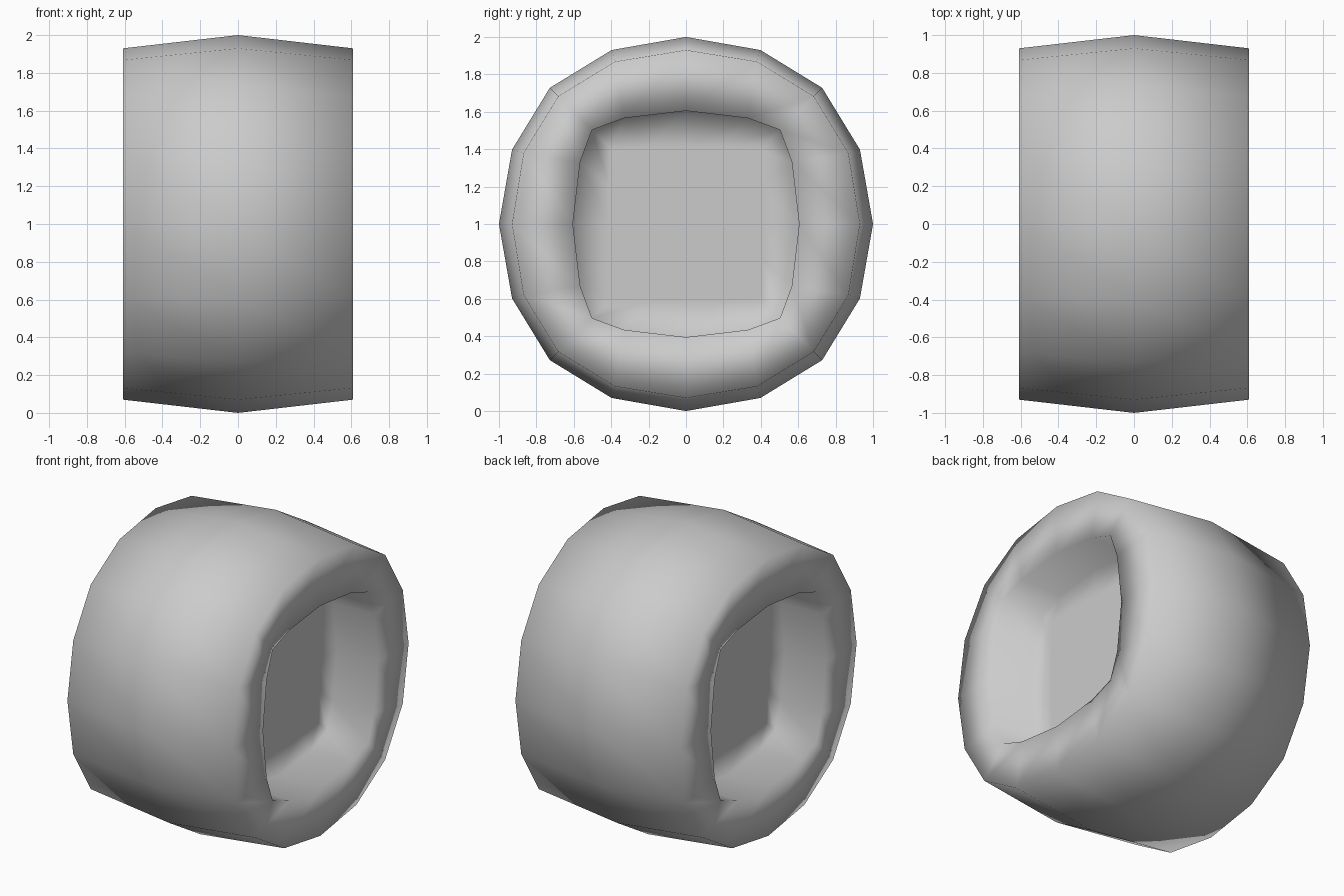
import bpy
import bmesh
from mathutils import Vector

cube = bpy.data.objects.get("Cube")
if cube:
    bpy.data.objects.remove(cube, do_unlink=True)

# One matte grey for the whole wheel
grey = bpy.data.materials.new("light grey")
grey.use_nodes = True
colour = (0.6, 0.6, 0.6, 1)
grey.diffuse_color = colour
grey.node_tree.nodes["Principled BSDF"].inputs["Base Color"].default_value = colour


def outline(top, shoulder, corner):
    """Sixteen-sided rounded-square outline, from its first eighth."""
    a, b = shoulder
    quarter = [(0, top), (a, b), (corner, corner), (b, a)]
    points = []
    for _ in range(4):
        points += quarter
        quarter = [(v, -u) for u, v in quarter]
    return [Vector(p) for p in points]


tread = outline(1.0, (0.398, 0.93), 0.728)
edge = outline(0.93, (0.38, 0.868), 0.683)
rim = outline(0.605, (0.33, 0.566), 0.503)
floor = outline(0.41, (0.2, 0.41), 0.4)

# Rings from the centre of one hub, over the tread, to the other hub
HALF, HUB = 0.608, 0.305
side = [(HUB, floor), (HUB, rim), (HALF, rim), (HALF, edge)]
rings = side + [(0, tread)] + [(-x, ring) for x, ring in reversed(side)]

bm = bmesh.new()
loops = [[bm.verts.new((x, p.x, p.y + 1)) for p in ring] for x, ring in rings]
for a, b in zip(loops, loops[1:]):
    for i in range(len(a)):
        j = (i + 1) % len(a)
        bm.faces.new((a[i], a[j], b[j], b[i]))

# Flat hub faces
bm.faces.new(loops[0])
bm.faces.new(loops[-1])
bmesh.ops.recalc_face_normals(bm, faces=bm.faces[:])
for face in bm.faces:
    face.smooth = True

mesh = bpy.data.meshes.new("wheel")
bm.to_mesh(mesh)
bm.free()
mesh.materials.append(grey)
wheel = bpy.data.objects.new("wheel", mesh)
bpy.context.collection.objects.link(wheel)
